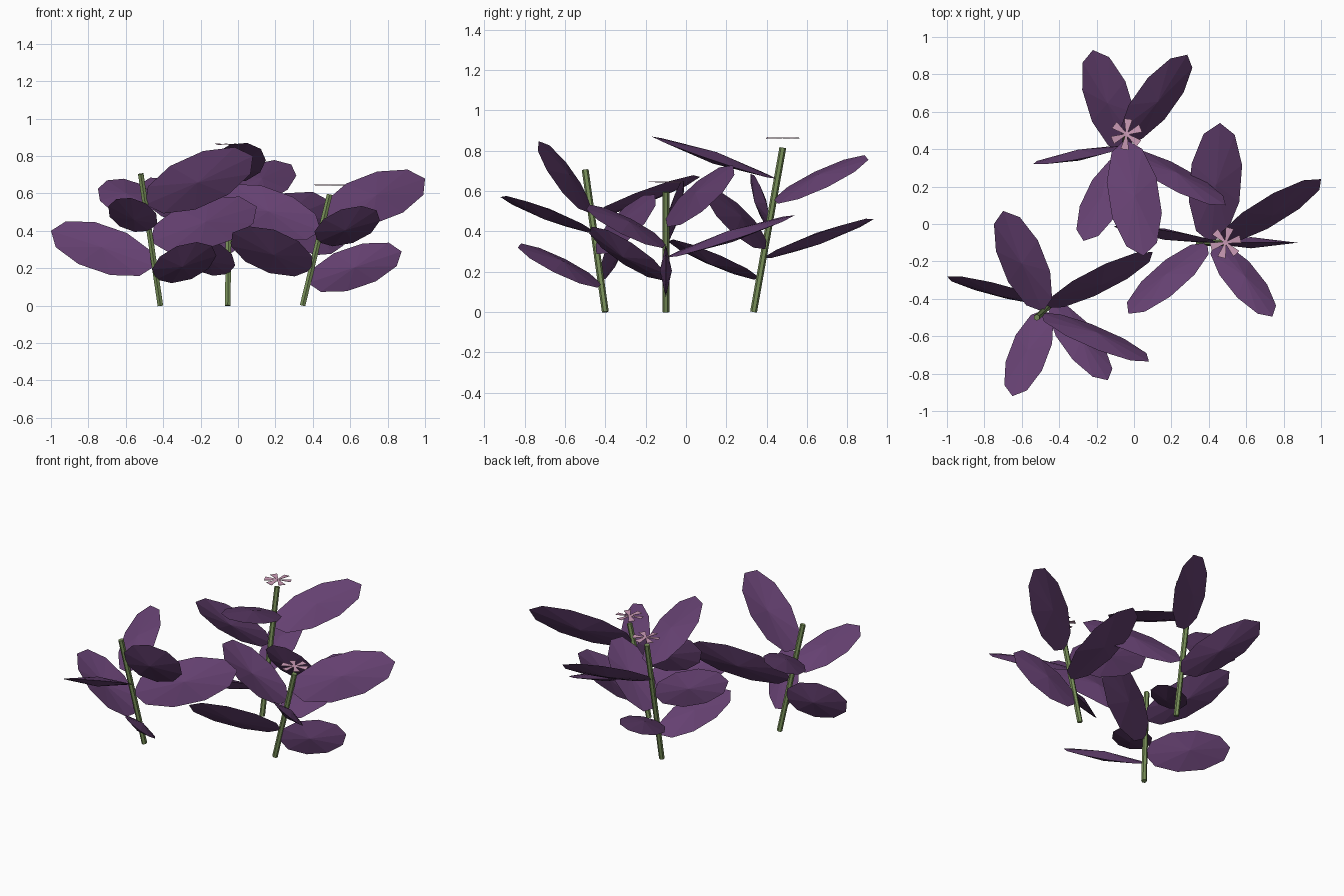
import bpy, bmesh, math, random
from mathutils import Vector, Matrix

if "Cube" in bpy.data.objects:
    bpy.data.objects.remove(bpy.data.objects["Cube"])

random.seed(4)
Z = Vector((0, 0, 1))


def material(name, rgb):
    m = bpy.data.materials.new(name)
    m.diffuse_color = (*rgb, 1)
    m.use_nodes = True
    m.node_tree.nodes["Principled BSDF"].inputs["Base Color"].default_value = m.diffuse_color
    return m


GREEN = material("stem_green", (0.19, 0.28, 0.10))
PURPLE = material("leaf_purple", (0.13, 0.052, 0.165))
PINK = material("petal_pink", (0.60, 0.33, 0.47))


def finish(bm, name, mat):
    mesh = bpy.data.meshes.new(name)
    bm.to_mesh(mesh)
    bm.free()
    mesh.materials.append(mat)
    ob = bpy.data.objects.new(name, mesh)
    bpy.context.collection.objects.link(ob)
    return ob


def aligned(start, end):
    """Middle of start-end, local z along it by the shortest turn."""
    rot = Z.rotation_difference(end - start).to_matrix().to_4x4()
    return Matrix.Translation((start + end) / 2) @ rot


def stem(name, base, top, radius=0.017):
    a, b = Vector(base), Vector(top)
    bm = bmesh.new()
    bmesh.ops.create_cone(bm, cap_ends=True, segments=6, radius1=radius,
                          radius2=radius, depth=(b - a).length,
                          matrix=aligned(a, b))
    finish(bm, name, GREEN)


def leaf(name, base, tip, roll=0, sides=10, thick=0.03):
    # Blunt oval rim with a raised centre on both faces, blade facing local y
    a, b = Vector(base), Vector(tip)
    length = (b - a).length
    m = aligned(a, b) @ Matrix.Rotation(roll, 4, 'Z')
    bm = bmesh.new()
    angles = [i * math.tau / sides for i in range(sides)]
    rim = [bm.verts.new(m @ Vector((length * .213 * math.sin(t), 0,
                                    length * .5 * math.cos(t)))) for t in angles]
    for y in (-thick, thick):
        centre = bm.verts.new(m @ Vector((0, y, 0)))
        for i in range(sides):
            bm.faces.new((centre, rim[i], rim[(i + 1) % sides]))
    bmesh.ops.recalc_face_normals(bm, faces=bm.faces)
    finish(bm, name, PURPLE)


def flower(name, centre, turn, radius=0.082, petals=6):
    # Flat wedge petals, narrow in the middle, each rolled slightly
    bm = bmesh.new()
    for i in range(petals):
        m = (Matrix.Translation(centre)
             @ Matrix.Rotation(turn + i * math.tau / petals, 4, 'Z')
             @ Matrix.Rotation(random.uniform(-0.15, 0.15), 4, 'X'))
        outline = [(0, -.004), (radius, -.022), (radius, .022), (0, .004)]
        layers = [[bm.verts.new(m @ Vector((x, y, z))) for x, y in outline]
                  for z in (-.001, .001)]
        bm.faces.new(layers[0][::-1])
        bm.faces.new(layers[1])
        for k in range(4):
            j = (k + 1) % 4
            bm.faces.new((layers[0][k], layers[0][j], layers[1][j], layers[1][k]))
    finish(bm, name, PINK)


# Each plant: stem base, stem top, then leaves as (base height, tip), spiralling up
plants = {
    "left": ((-.415, -.40, 0), (-.52, -.50, .705), [
        (.14, (-.14, -.835, .32)), (.21, (-1.0, -.28, .40)),
        (.34, (.10, -.15, .53)), (.40, (-.65, -.92, .57)),
        (.48, (-.70, .07, .67)), (.54, (.08, -.735, .80))]),
    "back": ((-.055, .335, 0), (-.045, .48, .815), [
        (.17, (-.27, -.09, .35)), (.27, (-.22, .93, .46)),
        (.36, (.49, .10, .56)), (.46, (-.54, .32, .64)),
        (.56, (.285, .905, .755)), (.66, (.05, -.17, .87))]),
    "right": ((.345, -.10, 0), (.49, -.10, .595), [
        (.12, (.875, -.10, .29)), (.19, (-.03, -.48, .39)),
        (.27, (.46, .54, .48), .09), (.34, (.74, -.495, .51)),
        (.40, (-.11, -.01, .60)), (.47, (1.0, .24, .68))]),
}

for side, (base, top, leaves) in plants.items():
    stem(f"{side}_stem", base, top)
    b, t = Vector(base), Vector(top)
    for i, (h, tip, *roll) in enumerate(leaves, 1):
        leaf(f"{side}_leaf_{i}", b.lerp(t, h / t.z), tip, *roll)

flower("back_flower", (-.04, .48, .863), 0.4)
flower("right_flower", (.49, -.10, .645), 0.25)
